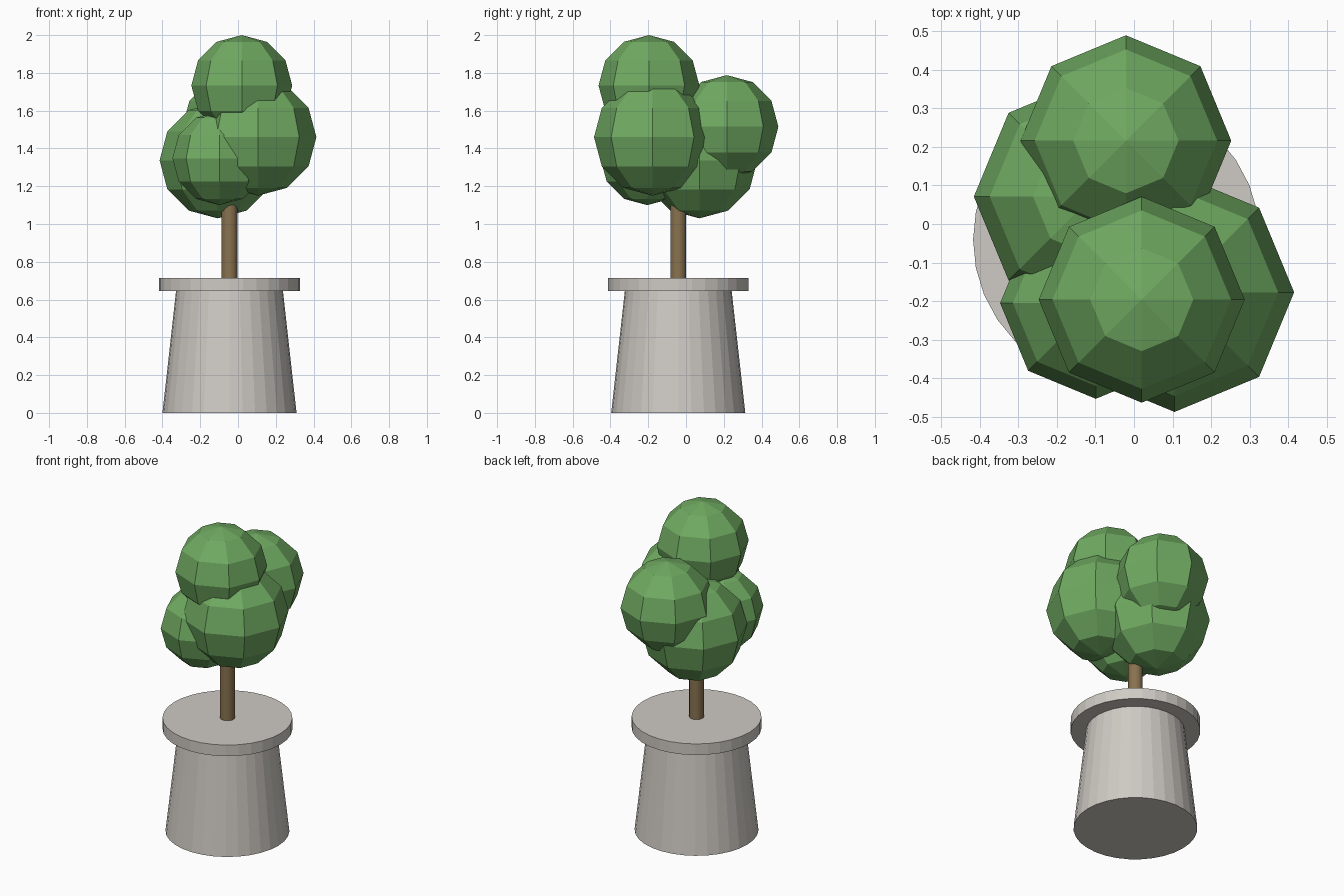
import bpy

if "Cube" in bpy.data.objects:
    bpy.data.objects.remove(bpy.data.objects["Cube"])

CX, CY = -0.045, -0.041  # axis of pot and trunk


def material(name, rgb):
    m = bpy.data.materials.new(name)
    m.diffuse_color = (*rgb, 1)
    m.use_nodes = True
    m.node_tree.nodes["Principled BSDF"].inputs["Base Color"].default_value = m.diffuse_color
    return m


def finish(name, mat):
    ob = bpy.context.object
    ob.name = name
    ob.data.materials.append(mat)
    return ob


def cone(name, r1, r2, z1, z2, mat):
    bpy.ops.mesh.primitive_cone_add(vertices=32, radius1=r1, radius2=r2,
                                    depth=z2 - z1, location=(CX, CY, (z1 + z2) / 2))
    return finish(name, mat)


stone = material("stone", (0.62, 0.59, 0.55))
bark = material("bark", (0.25, 0.17, 0.08))
leaf = material("leaf", (0.16, 0.40, 0.12))

# Planter: tapered body with overhanging lid-like rim
cone("pot_body", 0.355, 0.283, 0.0, 0.645, stone)
cone("pot_rim", 0.372, 0.372, 0.645, 0.715, stone)

# Trunk, running up into the foliage
cone("trunk", 0.042, 0.042, 0.715, 1.3, bark)

# Low-poly foliage balls: x, y, z, radius
balls = {
    "foliage_top": (0.02, -0.196, 1.733, 0.267),
    "foliage_right": (0.105, -0.177, 1.46, 0.31),
    "foliage_back": (-0.021, 0.216, 1.515, 0.273),
    "foliage_left": (-0.108, 0.071, 1.337, 0.307),
    "foliage_front": (-0.099, -0.205, 1.348, 0.248),
}
for name, (x, y, z, r) in balls.items():
    bpy.ops.mesh.primitive_uv_sphere_add(segments=8, ring_count=6, radius=r,
                                         location=(x, y, z))
    finish(name, leaf)
